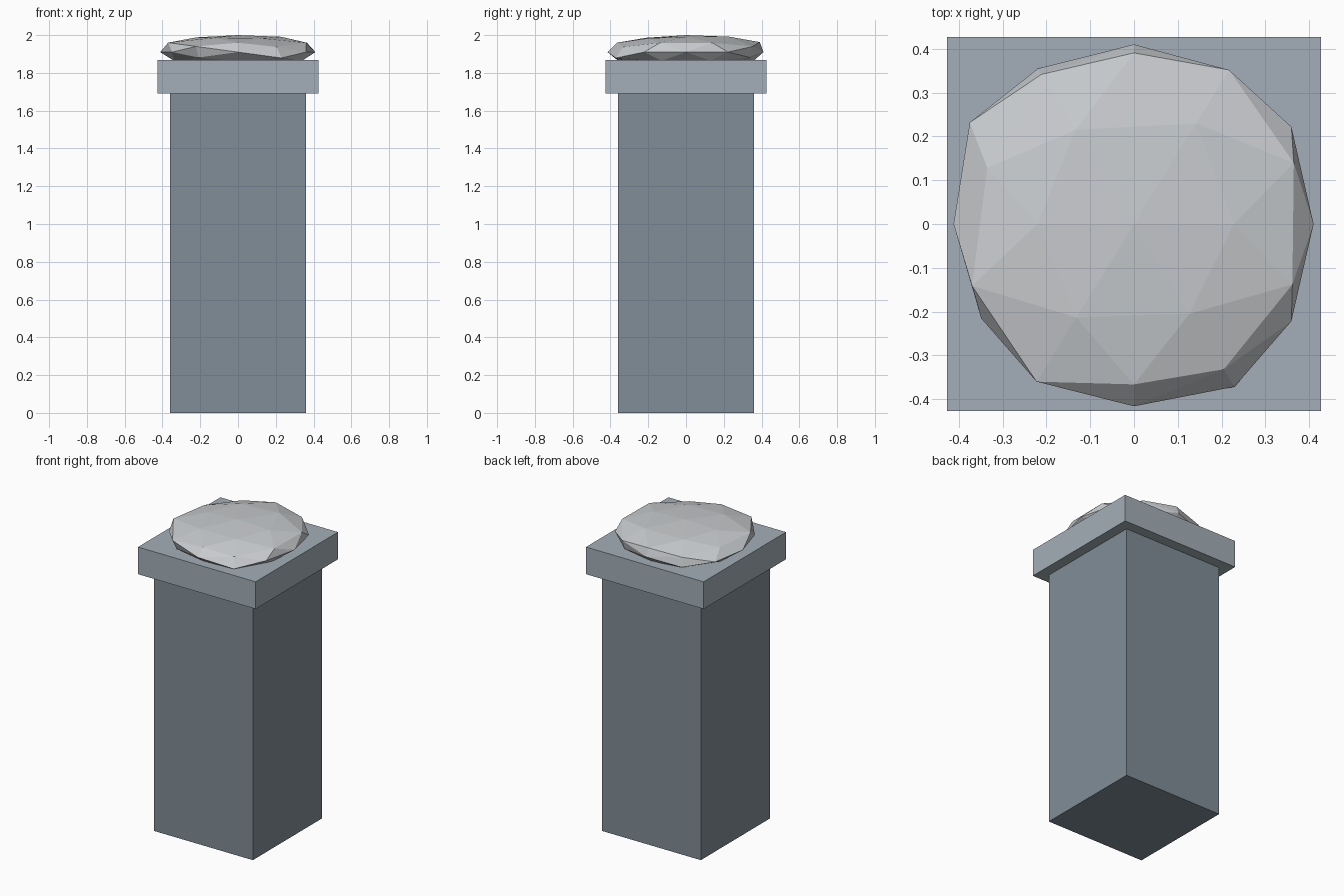
import bpy, bmesh
from mathutils import Vector

if "Cube" in bpy.data.objects:
    bpy.data.objects.remove(bpy.data.objects["Cube"])


def paint(ob, name, rgb):
    mat = bpy.data.materials.new(name)
    mat.diffuse_color = (*rgb, 1)
    mat.use_nodes = True
    mat.node_tree.nodes["Principled BSDF"].inputs["Base Color"].default_value = mat.diffuse_color
    ob.data.materials.append(mat)


def box(name, width, z0, z1, rgb):
    bpy.ops.mesh.primitive_cube_add(size=1, location=(0, 0, (z0 + z1) / 2))
    ob = bpy.context.object
    ob.name = name
    ob.scale = (width, width, z1 - z0)
    paint(ob, name + "_grey", rgb)
    return ob


# Square pillar and its overhanging cap
box("shaft", 0.718, 0.0, 1.69, (0.22, 0.27, 0.31))
box("cap_slab", 0.853, 1.69, 1.868, (0.37, 0.43, 0.48))

# Rough flattened stone: icosahedron split once, with uneven radii
A, B = 0.526, 0.851
bm = bmesh.new()
for s in (-1, 1):
    for t in (-1, 1):
        for co in ((s * A, 0, t * B), (0, s * B, t * A), (s * B, t * A, 0)):
            bm.verts.new(co)
bmesh.ops.convex_hull(bm, input=bm.verts[:])
bmesh.ops.subdivide_edges(bm, edges=bm.edges[:], cuts=1, use_grid_fill=True)

# Direction and radius factor of the uneven points
bumps = [
    (0, 1, 0, 1.0), (0, -1, 0, 1.015), (1, 0, 0, 1.0), (-1, 0, 0, 1.005),
    (0, 0, 1, 1.0), (B, A, 0, 1.03), (B, -A, 0, 1.03), (-B, -A, 0, 1.0),
    (-B, A, 0, 1.075), (.5, .81, .31, 1.06), (-.5, .81, .31, 1.03),
    (-.5, .81, -.31, 1.07), (.5, -.81, .31, 1.0), (.5, -.81, -.31, 1.12),
    (-.5, -.81, .31, 1.085), (0, B, A, 1.12), (0, -B, A, 1.05),
    (.81, .31, .5, 1.10), (.81, -.31, .5, 1.09), (-.81, -.31, .5, 1.115),
    (-.81, .31, .5, 1.01), (-.31, -.5, .81, 1.04), (.31, .5, .81, 1.12),
    (-.31, .5, .81, 1.05), (.31, -.5, .81, 1.0), (A, 0, B, 1.06),
    (-A, 0, B, 1.02),
]
for v in bm.verts:
    d = v.co.normalized()
    f = next((r for x, y, z, r in bumps if (Vector((x, y, z)) - d).length < 0.1), 1.02)
    v.co = Vector((d.x * 0.41, d.y * 0.41, d.z * 0.09)) * f
bmesh.ops.recalc_face_normals(bm, faces=bm.faces[:])
me = bpy.data.meshes.new("top_stone")
bm.to_mesh(me)
bm.free()
stone = bpy.data.objects.new("top_stone", me)
stone.location.z = 1.91
bpy.context.collection.objects.link(stone)
paint(stone, "stone_grey", (0.58, 0.60, 0.62))
